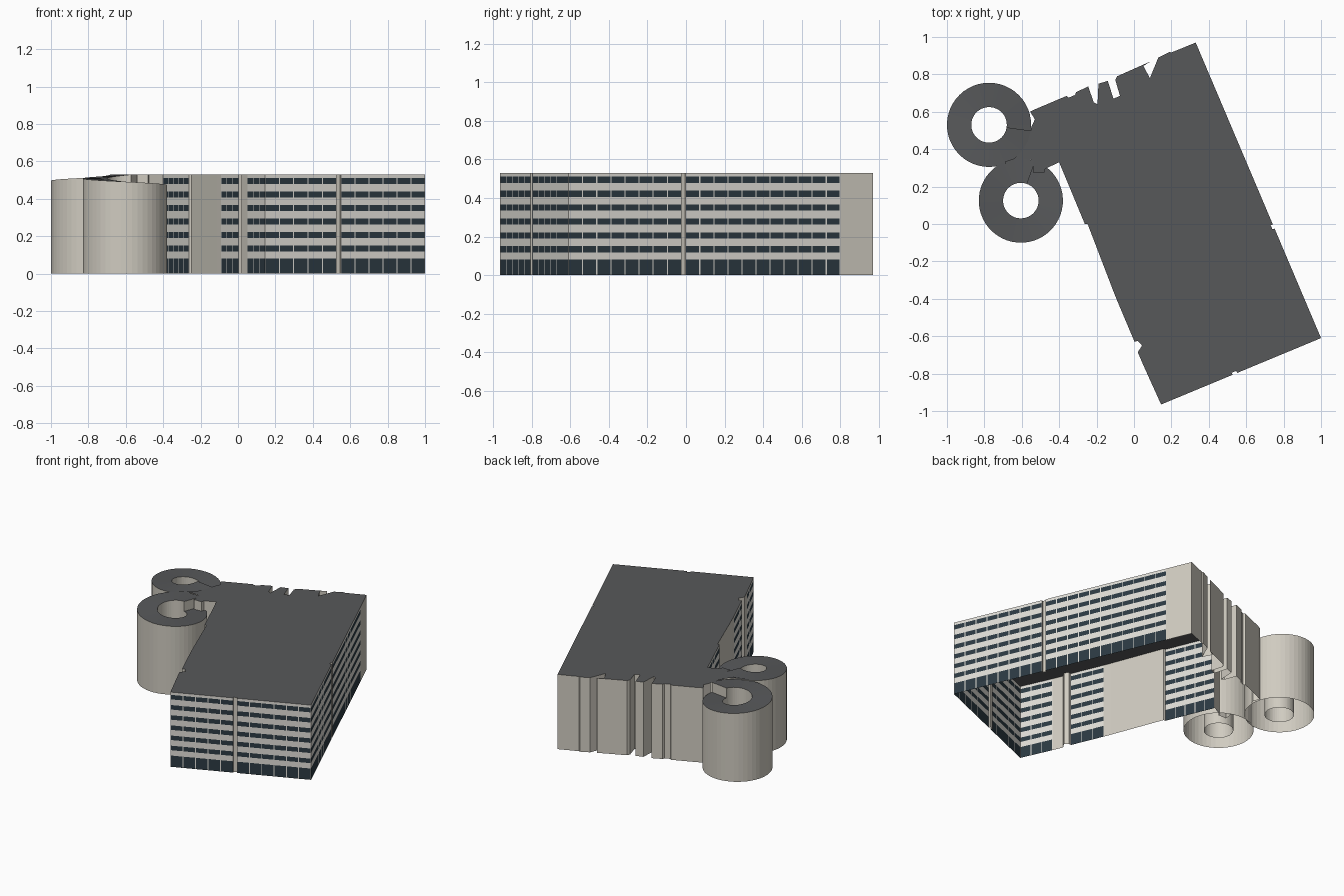
import bpy, bmesh
from math import cos, sin, radians, hypot
from mathutils import Vector

if "Cube" in bpy.data.objects:
    bpy.data.objects.remove(bpy.data.objects["Cube"])

H = 0.53
FLOORS = [(0.0, 0.08)] + [(0.118 + 0.0721 * k, 0.150 + 0.0721 * k) for k in range(6)]


def mat(name, rgb):
    m = bpy.data.materials.new(name)
    m.diffuse_color = (*rgb, 1)
    m.use_nodes = True
    m.node_tree.nodes["Principled BSDF"].inputs["Base Color"].default_value = m.diffuse_color
    return m


WALL = mat("concrete", (0.63, 0.60, 0.53))
BAND = mat("spandrel", (0.75, 0.73, 0.68))
GLASS = mat("glass", (0.025, 0.042, 0.055))
ROOF = mat("roofing", (0.095, 0.098, 0.102))


def make(name, bm, *mats):
    me = bpy.data.meshes.new(name)
    bmesh.ops.remove_doubles(bm, verts=bm.verts, dist=1e-5)
    bm.to_mesh(me)
    bm.free()
    ob = bpy.data.objects.new(name, me)
    bpy.context.collection.objects.link(ob)
    for m in mats:
        me.materials.append(m)
    return ob


def face(bm, pts, mi=0):
    f = bm.faces.new([bm.verts.new(p) for p in pts])
    f.material_index = mi
    return f


def panel(bm, p, q, z0, z1, mi=0):
    face(bm, [(*p, z0), (*q, z0), (*q, z1), (*p, z1)], mi)


def facade(name, p, q):
    """Window bands with mullions between two plan points."""
    p, q = Vector(p), Vector(q)
    length = (q - p).length
    n = max(1, round(length / 0.077))
    mw = 0.003 / length
    bm = bmesh.new()
    top = 0.0
    for z0, z1 in FLOORS:
        if z0 > top:
            panel(bm, p, q, top, z0)
        for i in range(n):
            a, b = i / n, (i + 1) / n
            cuts = [p.lerp(q, t) for t in (a, a + mw, b - mw, b)]
            for j in range(3):
                panel(bm, cuts[j], cuts[j + 1], z0, z1, j % 2)
        top = z1
    panel(bm, p, q, top, H)
    make(name, bm, BAND, GLASS)


def slab(name, pts, z):
    bm = bmesh.new()
    f = face(bm, [(*p, z) for p in pts])
    f.normal_update()
    if f.normal.z < 0:
        f.normal_flip()
    bmesh.ops.triangulate(bm, faces=bm.faces[:])
    make(name, bm, ROOF)


def walls(name, pts):
    bm = bmesh.new()
    for p, q in zip(pts, pts[1:]):
        panel(bm, p, q, 0, H)
    make(name, bm, WALL)


# Plan of the main block, anticlockwise
A, B, C, D = (0.33, 0.97), (1.0, -0.61), (0.145, -0.965), (-0.525, 0.615)
P = (-0.40, 0.33)


def along(p, q, t, inset=0.0):
    dx, dy = q[0] - p[0], q[1] - p[1]
    l = hypot(dx, dy)
    return (p[0] + dx * t - dy / l * inset, p[1] + dy * t + dx / l * inset)


def pilaster(p, q, t0, t1):
    return [along(p, q, t0), along(p, q, t0, 0.012), along(p, q, t1, 0.012), along(p, q, t1)]


front_pier = pilaster(C, B, 0.447, 0.475)
right_pier = pilaster(B, A, 0.371, 0.385)
right_end = along(B, A, 0.893)
back = [A, (0.20, 0.917), (0.19, 0.92), (0.13, 0.89), (0.085, 0.78), (0.05, 0.845),
        (0.09, 0.87), (-0.09, 0.79), (-0.10, 0.77), (-0.075, 0.685), (-0.11, 0.67),
        (-0.14, 0.765), (-0.19, 0.75), (-0.195, 0.64), (-0.215, 0.65), (-0.245, 0.735),
        (-0.31, 0.705), (-0.315, 0.69), (-0.35, 0.675), (-0.36, 0.685), D]
left_recess = [(-0.263, 0.0), (-0.248, 0.0), (-0.11, -0.36), (-0.09, -0.41)]
left_pier = [(0.003, -0.63), (0.02, -0.625), (0.043, -0.65), (0.02, -0.685), (0.05, -0.755)]

# Plain concrete stretches
walls("front_pier", front_pier)
walls("right_pier", right_pier)
walls("right_end_wall", [right_end, A])
walls("back_wall", back)
walls("left_blank_wall", left_recess)
walls("left_pier", left_pier)

# Glazed stretches
for name, p, q in [("front_facade_left", C, front_pier[0]),
                   ("front_facade_right", front_pier[-1], B),
                   ("right_facade_front", B, right_pier[0]),
                   ("right_facade_back", right_pier[-1], right_end),
                   ("left_facade_back", P, left_recess[0]),
                   ("left_facade_middle", left_recess[-1], left_pier[0]),
                   ("left_facade_front", left_pier[-1], C)]:
    facade(name, p, q)

slab("main_roof", [C, *front_pier, B, *right_pier, *back, P, *left_recess, *left_pier], H)

# Two spiral ramp towers, open underneath
R, RI, SEG = 0.225, 0.095, 48


def polar(c, r, deg):
    return (c[0] + r * cos(radians(deg)), c[1] + r * sin(radians(deg)))


def ramp_tower(name, c, start, turn):
    """Ring tower whose roof sinks one storey over a full turn."""
    shell, roof = bmesh.new(), bmesh.new()
    for i in range(SEG):
        a, b = (start + turn * 360 * k / SEG for k in (i, i + 1))
        za, zb = (H - 0.07 * k / SEG for k in (i, i + 1))
        oa, ob, ia, ib = polar(c, R, a), polar(c, R, b), polar(c, RI, a), polar(c, RI, b)
        quads = [(shell, [(*oa, 0), (*ob, 0), (*ob, zb), (*oa, za)]),
                 (shell, [(*ib, 0), (*ia, 0), (*ia, za), (*ib, zb)]),
                 (roof, [(*ia, za), (*oa, za), (*ob, zb), (*ib, zb)])]
        for bm, pts in quads:
            face(bm, pts if turn > 0 else pts[::-1])
    o, n = polar(c, R, start), polar(c, RI, start)
    panel(shell, o, n, H - 0.07, H)  # step between top and bottom of the ramp
    make(name + "_walls", shell, WALL)
    make(name + "_roof", roof, ROOF)


back_c, front_c = (-0.775, 0.53), (-0.605, 0.125)
ramp_tower("back_ramp", back_c, -8, -1)
ramp_tower("front_ramp", front_c, 70, 1)

# Bridge joining the ramps to the main block
south = [polar(front_c, R, 72), (-0.54, 0.275), (-0.48, 0.275), (-0.475, 0.295), P]
north = [D, (-0.555, 0.60), (-0.53, 0.56), polar(back_c, R, -4)]
arc_back = [polar(back_c, R, a) for a in range(-8, -69, -15)]
arc_front = [polar(front_c, R, a) for a in range(112, 74, -12)]
walls("bridge_south_wall", south)
walls("bridge_north_wall", north)
slab("bridge_roof", north + arc_back + arc_front + south, H)
